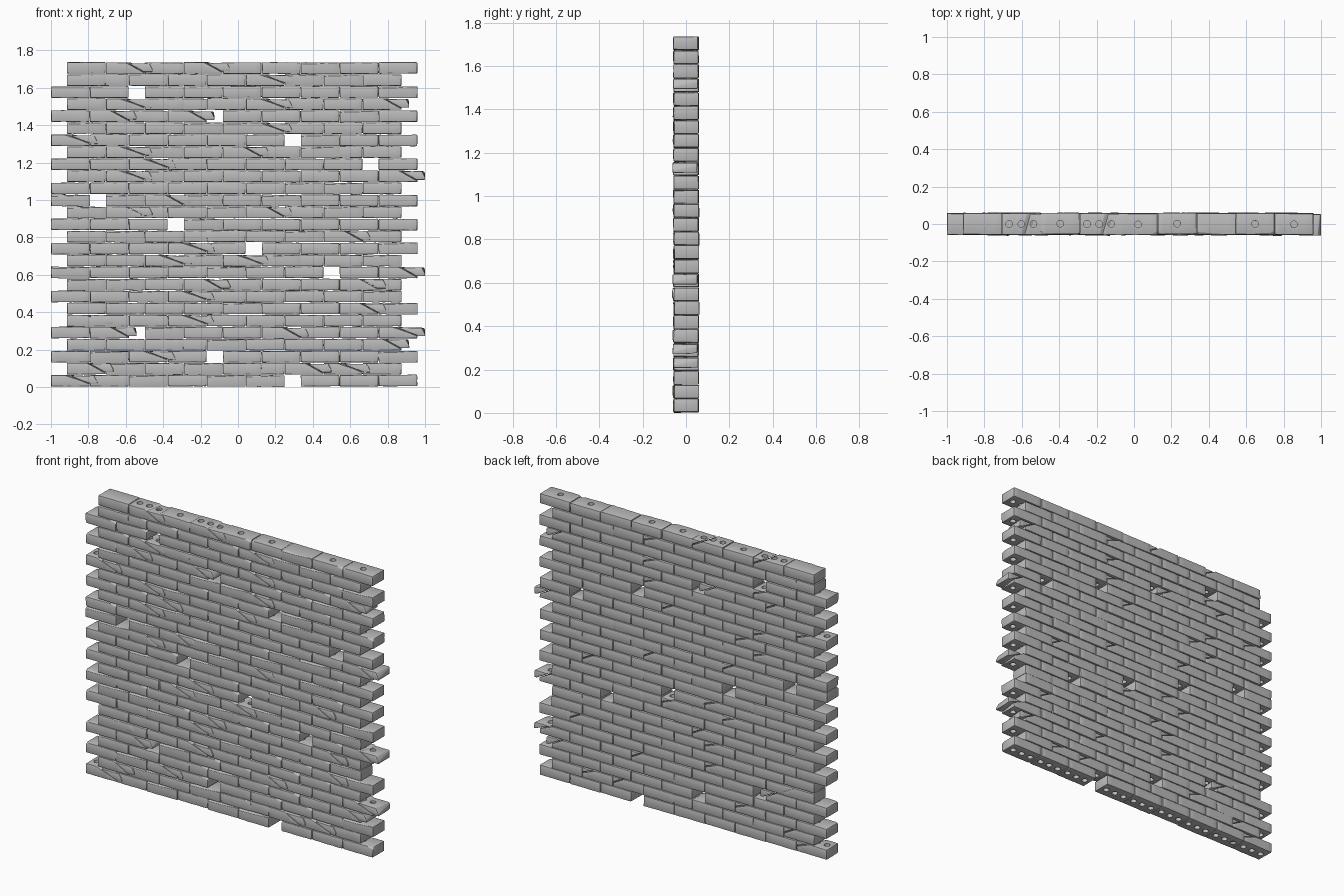
import bpy, bmesh, math, random
from mathutils import Vector, Matrix, noise

if "Cube" in bpy.data.objects:
    bpy.data.objects.remove(bpy.data.objects["Cube"])

random.seed(7)
L, H = 0.206, 0.061            # brick length and height
Y0, Y1 = -0.056, 0.058         # front and back of a brick
PITCH, COURSE, ROWS = 0.2083, 0.0643, 27

stone = bpy.data.materials.new("grey_brick")
stone.diffuse_color = (0.5, 0.5, 0.5, 1)
stone.use_nodes = True
stone.node_tree.nodes["Principled BSDF"].inputs["Base Color"].default_value = stone.diffuse_color


def add_solid(target, lo, hi, clips, seed):
    """Box trimmed by clipping planes, with rounded edges and a slightly worn surface."""
    bm = bmesh.new()
    bmesh.ops.create_cube(bm, size=1)
    lo, hi = Vector(lo), Vector(hi)
    for v in bm.verts:
        v.co = Vector((lo[i] + (v.co[i] + 0.5) * (hi[i] - lo[i]) for i in range(3)))
    for point, normal in clips:
        geom = bm.verts[:] + bm.edges[:] + bm.faces[:]
        bmesh.ops.bisect_plane(bm, geom=geom, plane_co=point, plane_no=normal, clear_outer=True)
        bmesh.ops.holes_fill(bm, edges=[e for e in bm.edges if e.is_boundary], sides=0)
    bmesh.ops.bevel(bm, geom=bm.edges[:], offset=0.004, segments=2, profile=0.5,
                    affect='EDGES', clamp_overlap=True)
    # extra cuts let the long faces undulate
    for k in range(1, 6):
        geom = bm.verts[:] + bm.edges[:] + bm.faces[:]
        x = lo.x + (hi.x - lo.x) * k / 6
        bmesh.ops.bisect_plane(bm, geom=geom, plane_co=(x, 0, 0), plane_no=(1, 0, 0.1))
    geom = bm.verts[:] + bm.edges[:] + bm.faces[:]
    bmesh.ops.bisect_plane(bm, geom=geom, plane_co=(0, 0, H / 2), plane_no=(0, 0, 1))
    for v in bm.verts:
        wear = 0.0022 if v.co.y < 0 else 0.001
        v.co += noise.noise_vector(v.co * 22 + Vector((seed * 3.7, 0, 0))) * wear
    bmesh.ops.recalc_face_normals(bm, faces=bm.faces[:])
    mesh = bpy.data.meshes.new("piece")
    bm.to_mesh(mesh)
    bm.free()
    target.from_mesh(mesh)
    bpy.data.meshes.remove(mesh)


def drill(bm, top_holes):
    """Bore three shallow holes below, and a chosen number above, then return the mesh."""
    mesh = bpy.data.meshes.new("brick_pattern")
    bm.to_mesh(mesh)
    bm.free()
    body = bpy.data.objects.new("brick_pattern", mesh)
    cut = bmesh.new()
    spots = [(x, 0.008) for x in (0.038, 0.103, 0.168)]
    spots += [(x, H - 0.004) for x in {0: (), 1: (0.103,), 3: (0.038, 0.103, 0.168)}[top_holes]]
    for x, z in spots:
        bmesh.ops.create_cone(cut, cap_ends=True, segments=12, radius1=0.018, radius2=0.018,
                              depth=0.03, matrix=Matrix.Translation((x, 0.0, z)))
    cut_mesh = bpy.data.meshes.new("hole_cutter")
    cut.to_mesh(cut_mesh)
    cut.free()
    cutter = bpy.data.objects.new("hole_cutter", cut_mesh)
    cutter.hide_render = True
    for ob in (body, cutter):
        bpy.context.collection.objects.link(ob)
    mod = body.modifiers.new("holes", 'BOOLEAN')
    mod.operation, mod.solver, mod.object = 'DIFFERENCE', 'EXACT', cutter
    deps = bpy.context.evaluated_depsgraph_get()
    result = bpy.data.meshes.new_from_object(body.evaluated_get(deps))
    for ob in (body, cutter):
        bpy.data.objects.remove(ob)
    return result


def whole_brick(seed, top_holes, chips):
    bm = bmesh.new()
    add_solid(bm, (0, Y0, 0), (L, Y1, H), chips, seed)
    return drill(bm, top_holes)


def broken_brick(seed, slope):
    """Brick split by a slanting crack, with the loose end slid to the right."""
    bm = bmesh.new()
    crack = Vector((slope, -0.15, 1)).normalized()
    add_solid(bm, (0, Y0, 0), (L, Y1, H), [((0.165, 0, 0.036), crack)], seed)
    add_solid(bm, (0.11, Y0 - 0.003, 0.012), (0.247, Y1 - 0.004, H - 0.004),
              [((0.17, 0, 0.038), -crack), ((0.24, 0, 0.05), (1, -0.1, 0.5))], seed + 1)
    return drill(bm, 3)


# Brick patterns: whole ones with chipped corners, and cracked ones
chip_a = [((0.01, Y0, H - 0.004), (-0.5, -0.5, 1))]
chip_b = [((L - 0.02, Y0, H - 0.005), (0.3, -0.6, 1)), ((0.004, Y0, 0.008), (-1, -0.5, -0.5))]
chip_c = [((0.1, Y0, H - 0.006), (-0.04, -0.7, 0.8))]
whole = [whole_brick(1, 0, []), whole_brick(2, 1, chip_a),
         whole_brick(3, 1, chip_b), whole_brick(4, 0, chip_c)]
broken = [broken_brick(11, 0.38), broken_brick(15, 0.55)]

# Positions of cracked bricks in each course, from the bottom
cracked = [(0,), (0, 6, 7), (2,), (8,), (1, 5, 8), (0, 3), (7,), (3,), (3, 7), (8,), (2, 4),
           (3,), (7,), (), (1, 5), (2,), (), (1, 8), (2,), (1, 4), (0,), (5,), (1, 3),
           (1, 5, 8), (), (5,), (1, 3)]
top_course = [0, 0, 1, 0, 2, 1, 3, 2, 1]

for row in range(ROWS):
    # a diagonal break runs through the bond: gaps and overlaps alternate along it
    band, step = divmod(ROWS - 1 - row, 10)
    gap = (step + band) % 2 == 0
    course = bmesh.new()
    for j in range(9):
        x = (-1.0 if (j < step) == gap else -0.915) + PITCH * j
        if j in cracked[row]:
            pattern = broken[(row + j) % 2]
        else:
            pattern = whole[top_course[j] if row == ROWS - 1 else random.randrange(4)]
        first = len(course.verts)
        course.from_mesh(pattern)
        course.verts.ensure_lookup_table()
        place = (Matrix.Translation((x + 0.001, random.uniform(-0.002, 0.002),
                                     0.003 + row * COURSE + random.uniform(-0.001, 0.001)))
                 @ Matrix.Rotation(random.uniform(-0.008, 0.008), 4, 'Z')
                 @ Matrix.Rotation(random.uniform(-0.006, 0.006), 4, 'Y'))
        bmesh.ops.transform(course, matrix=place, verts=course.verts[first:])
    for v in course.verts:
        v.co.z = max(v.co.z, 0)
    mesh = bpy.data.meshes.new("brick_course")
    course.to_mesh(mesh)
    course.free()
    mesh.materials.clear()
    mesh.materials.append(stone)
    ob = bpy.data.objects.new(f"brick_course_{row + 1:02d}", mesh)
    bpy.context.collection.objects.link(ob)
    ob.select_set(True)
    bpy.context.view_layer.objects.active = ob

bpy.ops.object.shade_smooth_by_angle(angle=math.radians(35))
for mesh in whole + broken:
    bpy.data.meshes.remove(mesh)
